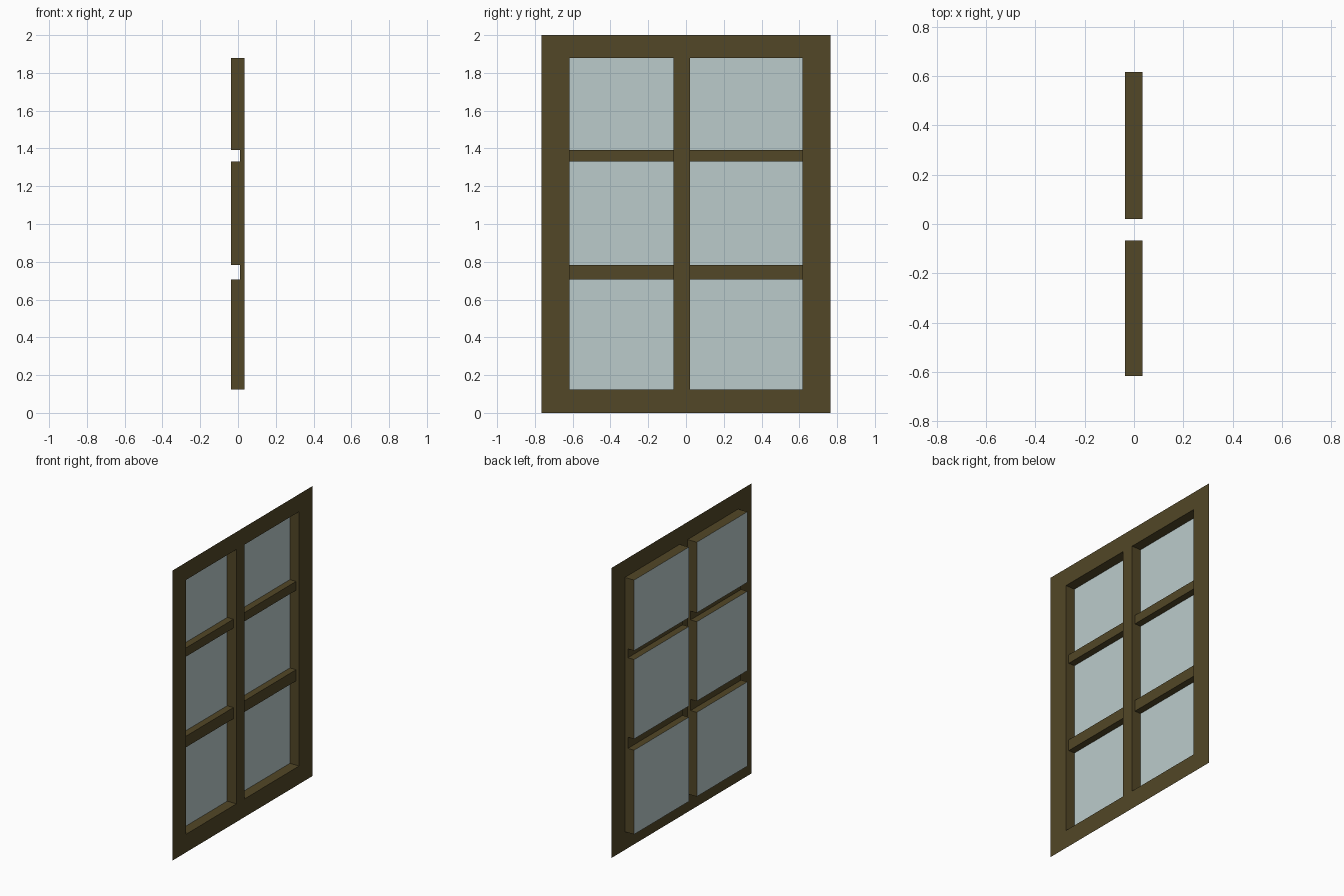
import bpy, bmesh

if "Cube" in bpy.data.objects:
    bpy.data.objects.remove(bpy.data.objects["Cube"])

FRONT, BAR, BACK = 0.034, 0.011, -0.036      # depths of face, crossbars and glass
W, H = 0.765, 2.0                            # half width and height of the frame
COLUMNS = [(-0.617, -0.066), (0.021, 0.617)]
ROWS = [(0.125, 0.706), (0.783, 1.331), (1.392, 1.879)]
Z0, Z1 = ROWS[0][0], ROWS[-1][1]


def material(name, color):
    m = bpy.data.materials.new(name)
    m.diffuse_color = (*color, 1)
    m.use_nodes = True
    m.node_tree.nodes["Principled BSDF"].inputs["Base Color"].default_value = m.diffuse_color
    return m


wood = material("dark_wood", (0.085, 0.063, 0.020))
pane = material("pale_glass", (0.50, 0.60, 0.60))


def corners(y, z):
    return [(y[0], z[0]), (y[1], z[0]), (y[1], z[1]), (y[0], z[1])]


def face(bm, points):
    bm.faces.new([bm.verts.new(p) for p in points])


def panel(bm, x, y, z):
    """Flat rectangle facing +x."""
    face(bm, [(x, *c) for c in corners(y, z)])


def sleeve(bm, back, front, y, z):
    """Four walls around an opening, facing inwards."""
    ring = corners(y, z)
    for a, b in zip(ring, ring[1:] + ring[:1]):
        face(bm, [(back, *a), (front, *a), (front, *b), (back, *b)])


def finish(name, bm, mat):
    bmesh.ops.remove_doubles(bm, verts=bm.verts, dist=1e-5)
    mesh = bpy.data.meshes.new(name)
    bm.to_mesh(mesh)
    bm.free()
    mesh.materials.append(mat)
    bpy.context.collection.objects.link(bpy.data.objects.new(name, mesh))


# Flat surround: mitred quads between the outer edge and the opening
bm = bmesh.new()
outer = corners((-W, W), (0, H))
inner = corners((COLUMNS[0][0], COLUMNS[1][1]), (Z0, Z1))
for i in range(4):
    j = (i + 1) % 4
    face(bm, [(FRONT, *p) for p in (outer[i], outer[j], inner[j], inner[i])])
finish("window_surround", bm, wood)

# Central mullion face
bm = bmesh.new()
panel(bm, FRONT, (COLUMNS[0][1], COLUMNS[1][0]), (Z0, Z1))
finish("mullion", bm, wood)

for side, y in zip(("left", "right"), COLUMNS):
    # Reveal walls: full-height shallow step, then a deep well per pane
    bm = bmesh.new()
    sleeve(bm, BAR, FRONT, y, (Z0, Z1))
    for z in ROWS:
        sleeve(bm, BACK, BAR, y, z)
    finish(f"{side}_reveals", bm, wood)

    # Recessed crossbars
    bm = bmesh.new()
    for low, high in zip(ROWS, ROWS[1:]):
        panel(bm, BAR, y, (low[1], high[0]))
    finish(f"{side}_crossbars", bm, wood)

    # Glass at the back of each well
    bm = bmesh.new()
    for z in ROWS:
        panel(bm, BACK, y, z)
    finish(f"{side}_glass", bm, pane)
